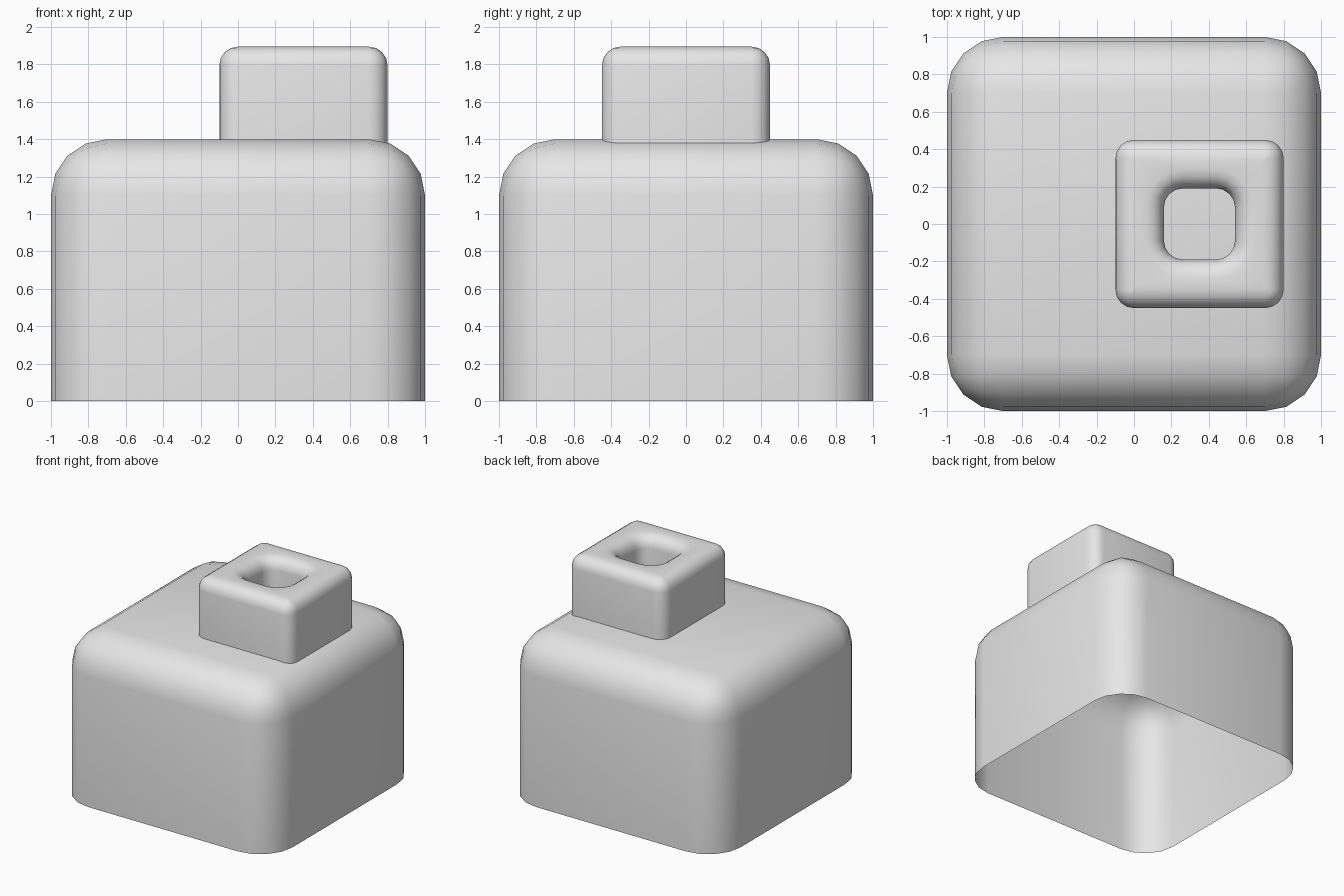
import bpy, bmesh, math

if "Cube" in bpy.data.objects:
    bpy.data.objects.remove(bpy.data.objects["Cube"])

grey = bpy.data.materials.new("plain_grey")
grey.diffuse_color = (0.8, 0.8, 0.8, 1)
grey.use_nodes = True
grey.node_tree.nodes["Principled BSDF"].inputs["Base Color"].default_value = grey.diffuse_color


def rounded_square(bm, cx, half, radius, z, seg):
    """Ring of vertices around a square with rounded corners."""
    ring = []
    for q in range(4):
        for i in range(seg + 1):
            a = math.radians(90 * (q + i / seg))
            mid = math.radians(90 * q + 45)
            sx, sy = math.copysign(1, math.cos(mid)), math.copysign(1, math.sin(mid))
            ring.append(bm.verts.new((cx + sx * (half - radius) + radius * math.cos(a),
                                      sy * (half - radius) + radius * math.sin(a), z)))
    return ring


def finish(name, bm):
    mesh = bpy.data.meshes.new(name)
    bm.to_mesh(mesh)
    bm.free()
    mesh.materials.append(grey)
    obj = bpy.data.objects.new(name, mesh)
    bpy.context.collection.objects.link(obj)
    bpy.ops.object.select_all(action='DESELECT')
    obj.select_set(True)
    bpy.context.view_layer.objects.active = obj
    bpy.ops.object.shade_smooth_by_angle(angle=math.radians(40))


# body: box without a bottom, all other edges rounded
bm = bmesh.new()
bmesh.ops.create_cube(bm, size=2)
for v in bm.verts:
    v.co.z = 1.4 if v.co.z > 0 else 0
bottom = [f for f in bm.faces if f.normal.z < -0.5]
bmesh.ops.delete(bm, geom=bottom, context='FACES_ONLY')
bmesh.ops.bevel(bm, geom=[e for e in bm.edges if not e.is_boundary],
                offset=0.3, offset_type='OFFSET', segments=4, profile=0.5,
                affect='EDGES', clamp_overlap=True)
finish("body", bm)

# spout: square tube with a rounded rim, sunk a little into the body's top
TOP, LOW, R, SEG = 1.895, 1.3, 0.1, 4
profile = [(0.45, R, LOW)]
for i in range(SEG + 1):                       # outer rim rounding
    a = math.pi / 2 * i / SEG
    d = R * (1 - math.cos(a))
    profile.append((0.45 - d, max(R - d, 0.006), TOP - R + R * math.sin(a)))
for i in range(SEG, -1, -1):                   # inner rim rounding
    a = math.pi / 2 * i / SEG
    d = R * (1 - math.cos(a))
    profile.append((0.19 + d, 0.1 + d, TOP - R + R * math.sin(a)))
profile.append((0.19, 0.1, LOW))

bm = bmesh.new()
rings = [rounded_square(bm, 0.35, h, r, z, SEG) for h, r, z in profile]
for lower, upper in zip(rings, rings[1:]):
    n = len(lower)
    for i in range(n):
        j = (i + 1) % n
        bm.faces.new((lower[i], lower[j], upper[j], upper[i]))
finish("spout", bm)
